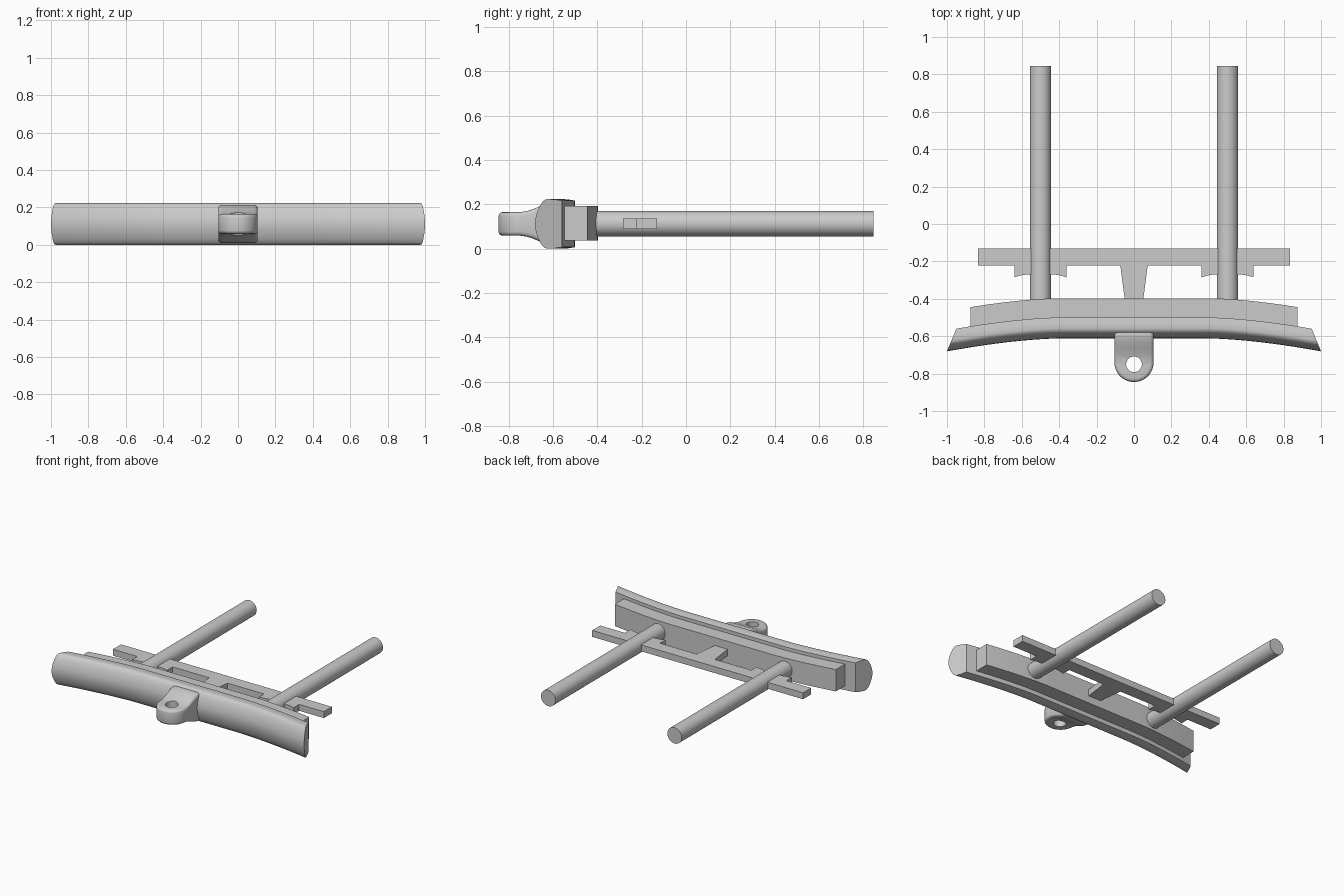
import bpy, bmesh, math
from mathutils import Vector

if "Cube" in bpy.data.objects:
    bpy.data.objects.remove(bpy.data.objects["Cube"])

MID = 0.112  # height of the centre line


def make_object(name, bm):
    bmesh.ops.recalc_face_normals(bm, faces=bm.faces)
    mesh = bpy.data.meshes.new(name)
    bm.to_mesh(mesh)
    bm.free()
    ob = bpy.data.objects.new(name, mesh)
    bpy.context.collection.objects.link(ob)
    return ob


def activate(ob):
    bpy.ops.object.select_all(action='DESELECT')
    ob.select_set(True)
    bpy.context.view_layer.objects.active = ob


def smooth(ob, angle=32):
    activate(ob)
    bpy.ops.object.shade_smooth_by_angle(angle=math.radians(angle))


def extrude_outline(name, points, vec):
    bm = bmesh.new()
    face = bm.faces.new([bm.verts.new(p) for p in points])
    new = bmesh.ops.extrude_face_region(bm, geom=[face])['geom']
    bmesh.ops.translate(bm, vec=Vector(vec),
                        verts=[v for v in new if isinstance(v, bmesh.types.BMVert)])
    return make_object(name, bm)


def bend(x):
    # straight middle, ends swept forward
    return 0.06 * (max(0, abs(x) - 0.4) / 0.55) ** 1.6


def sweep_bent(name, profile, half_at, n=40):
    # profile of (y, z), swept along x; half_at(y) gives the half length
    bm = bmesh.new()
    rings = []
    for i in range(n + 1):
        ring = []
        for y, z in profile:
            x = half_at(y) * (2 * i / n - 1)
            ring.append(bm.verts.new((x, y - bend(x), z)))
        rings.append(ring)
    m = len(profile)
    for a, b in zip(rings, rings[1:]):
        for k in range(m):
            bm.faces.new((a[k], a[(k + 1) % m], b[(k + 1) % m], b[k]))
    bm.faces.new(rings[0])
    bm.faces.new(rings[-1])
    return make_object(name, bm)


def boolean(ob, cutter, op):
    activate(ob)
    mod = ob.modifiers.new('cut', 'BOOLEAN')
    mod.object, mod.operation, mod.solver = cutter, op, 'EXACT'
    bpy.ops.object.modifier_apply(modifier=mod.name)
    bpy.data.objects.remove(cutter)


# Bumper: flat back, rounded front, slanted ends
upper = [(-0.50, 0.105), (-0.53, 0.110), (-0.558, 0.112), (-0.570, 0.109), (-0.581, 0.099),
         (-0.592, 0.080), (-0.602, 0.055), (-0.609, 0.028), (-0.612, 0.0)]
profile = [(y, MID + h) for y, h in upper] + [(y, MID - h) for y, h in upper[-2::-1]]
bumper = sweep_bent('bumper_face', profile, lambda y: 0.95 + 0.05 * (-0.50 - y) / 0.112)
smooth(bumper)

# Beam behind the bumper
beam = sweep_bent('bumper_beam', [(-0.397, 0.037), (-0.397, 0.193),
                                  (-0.505, 0.193), (-0.505, 0.037)], lambda y: 0.875)
smooth(beam)

# Tow tab: side profile with flared root, cut to a rounded plan shape
side = [(-0.86, 0.053), (-0.75, 0.053), (-0.72, 0.057), (-0.69, 0.066),
        (-0.66, 0.079), (-0.63, 0.092), (-0.60, 0.100), (-0.55, 0.103)]
outline = [(-0.2, y, MID + h) for y, h in side] + [(-0.2, y, MID - h) for y, h in reversed(side)]
tab = extrude_outline('tow_tab', outline, (0.4, 0, 0))
plan = [(0.105, -0.57), (-0.105, -0.57)]
for i in range(25):
    a = math.pi + math.pi * i / 24
    plan.append((0.105 * math.cos(a), -0.74 + 0.105 * math.sin(a)))
boolean(tab, extrude_outline('cutter', [(x, y, -0.1) for x, y in plan], (0, 0, 0.5)), 'INTERSECT')
bev = tab.modifiers.new('round', 'BEVEL')
bev.width, bev.segments, bev.angle_limit = 0.018, 3, math.radians(40)
activate(tab)
bpy.ops.object.modifier_apply(modifier=bev.name)
circle = [(0.042 * math.cos(i * math.pi / 16), -0.75 + 0.042 * math.sin(i * math.pi / 16), -0.1)
          for i in range(32)]
boolean(tab, extrude_outline('hole_cutter', circle, (0, 0, 0.5)), 'DIFFERENCE')
smooth(tab)

# Mounting rods
for s, label in ((-1, 'left'), (1, 'right')):
    bpy.ops.mesh.primitive_cylinder_add(vertices=40, radius=0.057, depth=1.255,
                                        location=(0.5 * s, 0.2165, MID + 0.001),
                                        rotation=(math.pi / 2, 0, 0))
    rod = bpy.context.object
    rod.name = 'mounting_rod_' + label
    smooth(rod)

# Cross bar with scalloped rod brackets and a middle prong
half = [(0.05, -0.40), (0.073, -0.222), (0.362, -0.222), (0.362, -0.285), (0.39, -0.276),
        (0.42, -0.271), (0.45, -0.269), (0.55, -0.269), (0.58, -0.271), (0.61, -0.276),
        (0.64, -0.285), (0.64, -0.222), (0.835, -0.222), (0.835, -0.131)]
bar_pts = half + [(-x, y) for x, y in reversed(half)]
bar = extrude_outline('cross_bar', [(x, y, 0.09) for x, y in bar_pts], (0, 0, 0.046))
